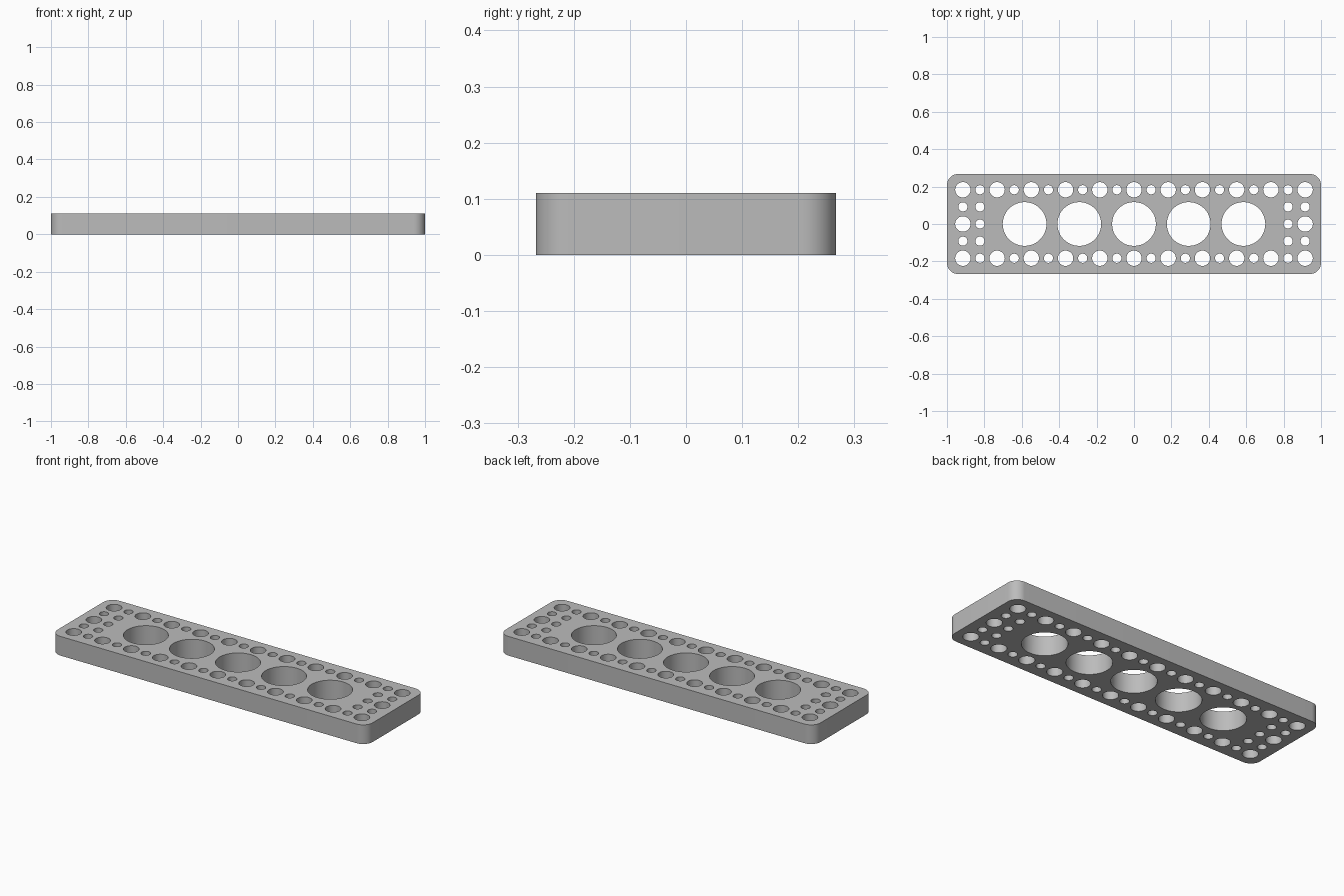
import bpy
import bmesh
from math import radians
from mathutils import Matrix

if "Cube" in bpy.data.objects:
    bpy.data.objects.remove(bpy.data.objects["Cube"], do_unlink=True)

LENGTH, WIDTH, HEIGHT = 2.0, 0.535, 0.11
CORNER = 0.06
PITCH = 0.0915                      # spacing of the small-hole grid
BIG, MEDIUM, SMALL = 0.117, 0.041, 0.0245


def make_object(name, bm):
    mesh = bpy.data.meshes.new(name)
    bm.to_mesh(mesh)
    bm.free()
    obj = bpy.data.objects.new(name, mesh)
    bpy.context.collection.objects.link(obj)
    return obj


def add_drill(bm, x, y, radius):
    bmesh.ops.create_cone(
        bm, cap_ends=True, segments=48, radius1=radius, radius2=radius,
        depth=HEIGHT * 2, matrix=Matrix.Translation((x, y, HEIGHT / 2)))


grey = bpy.data.materials.new("plain grey")
grey.use_nodes = True
colour = (0.5, 0.5, 0.5, 1)
grey.diffuse_color = colour
grey.node_tree.nodes["Principled BSDF"].inputs["Base Color"].default_value = colour

# Plate with rounded upright corners
bm = bmesh.new()
bmesh.ops.create_cube(bm, size=1, matrix=Matrix.Translation((0, 0, HEIGHT / 2))
                      @ Matrix.Diagonal((LENGTH, WIDTH, HEIGHT, 1)))
uprights = [e for e in bm.edges
            if abs(e.verts[0].co.z - e.verts[1].co.z) > HEIGHT / 2]
bmesh.ops.bevel(bm, geom=uprights, offset=CORNER, segments=12,
                profile=0.5, affect='EDGES')
plate = make_object("perforated_plate", bm)
plate.data.materials.append(grey)

# Drills for every through hole
bm = bmesh.new()
for i in range(-2, 3):              # large central holes
    add_drill(bm, i * 0.2925, 0, BIG)
for side in (-1, 1):
    for i in range(-10, 11):        # long edge rows, alternating sizes
        add_drill(bm, i * PITCH, side * 2 * PITCH, SMALL if i % 2 else MEDIUM)
    for j in (-1, 0, 1):            # end columns
        add_drill(bm, side * 10 * PITCH, j * PITCH, SMALL if j else MEDIUM)
        add_drill(bm, side * 9 * PITCH, j * PITCH, SMALL)
drills = make_object("hole_drills", bm)
drills.hide_render = True

# Cut the holes, then drop the drills
cut = plate.modifiers.new("holes", 'BOOLEAN')
cut.operation = 'DIFFERENCE'
cut.solver = 'EXACT'
cut.object = drills
bpy.ops.object.select_all(action='DESELECT')
plate.select_set(True)
bpy.context.view_layer.objects.active = plate
bpy.ops.object.modifier_apply(modifier=cut.name)
bpy.data.objects.remove(drills, do_unlink=True)

bpy.ops.object.shade_smooth_by_angle(angle=radians(30))
